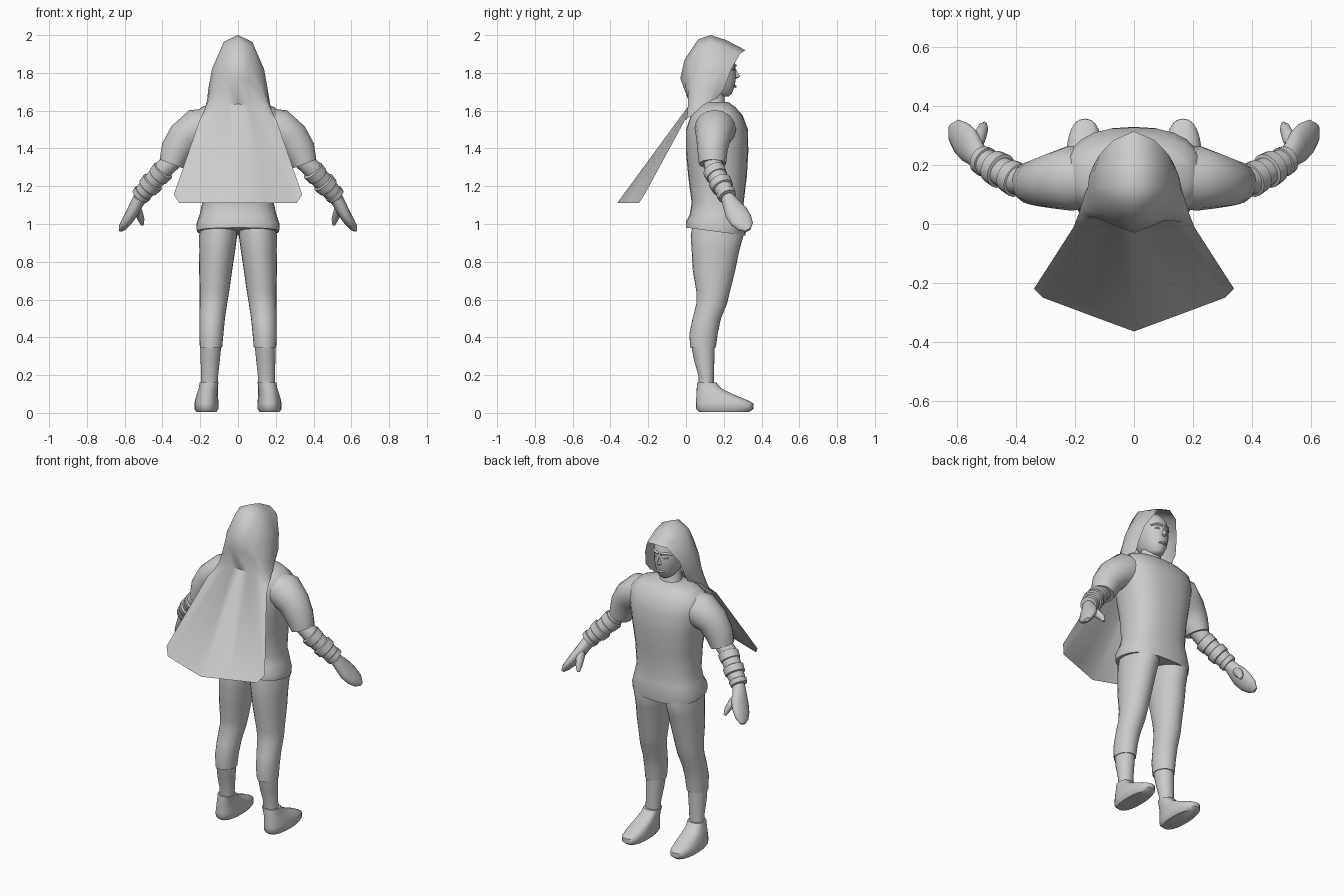
import bpy, bmesh, math
from mathutils import Vector


def make(name, verts, faces, mirror=False, angle=45):
    bm = bmesh.new()
    vs = [bm.verts.new(v) for v in verts]
    for f in faces:
        bm.faces.new([vs[i] for i in f])
    bmesh.ops.recalc_face_normals(bm, faces=bm.faces)
    me = bpy.data.meshes.new(name)
    bm.to_mesh(me)
    bm.free()
    me.shade_smooth()
    me.set_sharp_from_angle(angle=math.radians(angle))
    ob = bpy.data.objects.new(name, me)
    bpy.context.collection.objects.link(ob)
    if mirror:
        ob.modifiers.new("mirror", 'MIRROR').use_mirror_merge = False
    return ob


def loft(name, rings, mirror=False, angle=45, caps=(True, True)):
    n = len(rings[0])
    faces = [(r * n + i, r * n + (i + 1) % n, (r + 1) * n + (i + 1) % n, (r + 1) * n + i)
             for r in range(len(rings) - 1) for i in range(n)]
    if caps[0]:
        faces.append(tuple(range(n)))
    if caps[1]:
        faces.append(tuple(range((len(rings) - 1) * n, len(rings) * n)))
    return make(name, [v for r in rings for v in r], faces, mirror, angle)


def flat_ring(z, cx, rx, y0, y1, p=2.0, slope=0.0, n=24):
    """Horizontal superellipse between y0 and y1; slope tilts it along y."""
    cy, ry, out = (y0 + y1) / 2, (y1 - y0) / 2, []
    for i in range(n):
        c, s = math.cos(2 * math.pi * i / n), math.sin(2 * math.pi * i / n)
        x = math.copysign(abs(c) ** (2 / p), c) * rx
        y = math.copysign(abs(s) ** (2 / p), s) * ry
        out.append((cx + x, cy + y, z + slope * y))
    return out


def tube(name, pts, mirror=True, n=16, angle=45, caps=(True, True)):
    """Loft along points (x, y, z, radius along y, radius across)."""
    ps, rings = [Vector(p[:3]) for p in pts], []
    for i, p in enumerate(pts):
        t = (ps[min(i + 1, len(ps) - 1)] - ps[max(i - 1, 0)]).normalized()
        a = Vector((0, 1, 0))
        a = (a - t * a.dot(t)).normalized()
        b = t.cross(a)
        rings.append([ps[i] + a * p[3] * math.cos(2 * math.pi * k / n)
                      + b * p[4] * math.sin(2 * math.pi * k / n) for k in range(n)])
    return loft(name, rings, mirror, angle, caps)


# shirt body: z, half width, back y, front y, slope
loft("shirt", [flat_ring(z, 0, rx, y0, y1, 2.5, s) for z, rx, y0, y1, s in (
    (.96, .218, .0, .315, -.13), (1.0, .22, .0, .32, -.08), (1.05, .203, .02, .315, 0),
    (1.11, .19, .03, .305, 0), (1.25, .193, .012, .322, 0), (1.38, .215, 0, .33, 0),
    (1.5, .235, .0, .328, 0), (1.575, .235, .025, .30, 0), (1.62, .19, .065, .26, 0),
    (1.645, .10, .09, .225, 0))])
tube("sleeve", [(.14, .155, 1.51, .10, .10), (.22, .155, 1.505, .11, .105),
                (.285, .145, 1.455, .092, .092), (.325, .14, 1.39, .08, .085),
                (.352, .14, 1.318, .072, .067)])

# arm with a banded guard
tube("forearm", [(.33, .14, 1.35, .05, .05), (.40, .15, 1.285, .05, .05),
                 (.46, .18, 1.22, .046, .046), (.535, .235, 1.11, .033, .033)])
elbow, wrist = Vector((.385, .142, 1.295)), Vector((.525, .222, 1.14))
for a, b, r in ((.05, .30, .06), (.27, .48, .053), (.45, .68, .061), (.66, .85, .05), (.83, .98, .052)):
    p, q = elbow.lerp(wrist, a), elbow.lerp(wrist, b)
    tube("arm_guard_band", [(*p, r - .012, r - .012), (*p.lerp(q, .1), r, r),
                            (*p.lerp(q, .9), r - .003, r - .003), (*q, r - .015, r - .015)],
         angle=30)

# hand and thumb
tube("hand", [(.52, .22, 1.14, .036, .034), (.54, .242, 1.10, .048, .034),
              (.56, .266, 1.06, .062, .032), (.585, .292, 1.02, .06, .028),
              (.608, .315, .988, .045, .022), (.622, .328, .967, .016, .01)])
tube("thumb", [(.54, .255, 1.10, .026, .022), (.525, .295, 1.06, .027, .022),
               (.513, .325, 1.025, .021, .018), (.507, .34, .995, .009, .008)], n=10)

# trousers: z, centre x, half width, back y, front y
loft("trouser_leg", [flat_ring(z, cx, rx, y0, y1) for z, cx, rx, y0, y1 in (
    (.345, .143, .059, .022, .158), (.42, .141, .064, .018, .168), (.5, .137, .068, .035, .185),
    (.58, .13, .073, .055, .218), (.64, .125, .078, .055, .232), (.76, .118, .088, .035, .262),
    (.86, .11, .095, .03, .282), (.94, .105, .101, .025, .305), (1.02, .10, .09, .04, .29))], True)
loft("lower_leg", [flat_ring(z, cx, rx, y0, y1) for z, cx, rx, y0, y1 in (
    (.13, .152, .044, .068, .148), (.2, .150, .045, .065, .148), (.28, .147, .051, .042, .15),
    (.36, .143, .055, .027, .152))], True)

# shoe, built up from the sole
loft("shoe", [flat_ring(z, cx, rx, y0, y1, 2.4, s) for z, cx, rx, y0, y1, s in (
    (.005, .167, .053, .07, .335, 0), (.022, .167, .064, .053, .358, 0),
    (.05, .167, .064, .052, .357, 0), (.078, .165, .06, .055, .325, -.08),
    (.11, .161, .054, .056, .25, -.12), (.135, .157, .05, .058, .19, -.1),
    (.16, .153, .05, .06, .16, 0))], True)

# head, neck and face
loft("head", [flat_ring(z, 0, rx, y0, y1, 2.1) for z, rx, y0, y1 in (
    (1.675, .025, .14, .225), (1.69, .045, .11, .243), (1.73, .066, .07, .258),
    (1.78, .08, .04, .265), (1.83, .085, .03, .262), (1.88, .08, .035, .255),
    (1.93, .06, .06, .22), (1.955, .025, .1, .17))])
loft("neck", [flat_ring(z, 0, rx, .09, y1) for z, rx, y1 in
              ((1.60, .085, .23), (1.65, .062, .205), (1.73, .055, .20))])
make("nose", [(0, .255, 1.835), (.016, .258, 1.775), (-.016, .258, 1.775),
              (0, .288, 1.78), (0, .258, 1.765)],
     [(0, 1, 3), (0, 3, 2), (1, 4, 3), (4, 2, 3)], angle=60)
tube("brow", [(.008, .258, 1.838, .012, .007), (.035, .25, 1.845, .012, .007),
              (.062, .222, 1.838, .01, .006)], n=8)
tube("eye", [(.02, .256, 1.817, .004, .004), (.034, .25, 1.818, .009, .008),
             (.05, .238, 1.817, .004, .004)], n=8)
tube("mouth", [(0, .261, 1.728, .008, .007), (.014, .258, 1.728, .007, .006),
               (.028, .248, 1.728, .003, .002)], n=8)

# hood and cape: arches from the centre line to the side edge, rim to hem
arches = [
    [(0, .315, 1.92), (.07, .285, 1.90), (.118, .235, 1.81), (.135, .205, 1.72), (.125, .165, 1.665)],
    [(0, .21, 1.975), (.078, .20, 1.94), (.133, .185, 1.82), (.152, .165, 1.72), (.15, .14, 1.655)],
    [(0, .13, 2.0), (.075, .125, 1.965), (.138, .125, 1.82), (.158, .12, 1.71), (.165, .11, 1.64)],
    [(0, .065, 1.978), (.07, .07, 1.94), (.125, .07, 1.82), (.152, .075, 1.70), (.172, .085, 1.625)],
    [(0, -.008, 1.87), (.06, .012, 1.855), (.11, .03, 1.78), (.145, .045, 1.68), (.18, .06, 1.60)],
    [(0, -.03, 1.77), (.055, -.01, 1.76), (.105, .012, 1.71), (.15, .025, 1.635), (.188, .035, 1.58)],
    [(0, .02, 1.635), (.055, .025, 1.63), (.11, .023, 1.61), (.165, .008, 1.575), (.205, -.01, 1.545)],
    [(0, -.365, 1.11), (.155, -.308, 1.11), (.31, -.25, 1.11), (.325, -.235, 1.132), (.34, -.22, 1.155)],
]
rows = [[(-x, y, z) for x, y, z in r[:0:-1]] + r for r in arches]
w = len(rows[0])
make("hood_and_cape", [p for r in rows for p in r],
     [(r * w + i, r * w + i + 1, (r + 1) * w + i + 1, (r + 1) * w + i)
      for r in range(len(rows) - 1) for i in range(w - 1)], angle=50)
